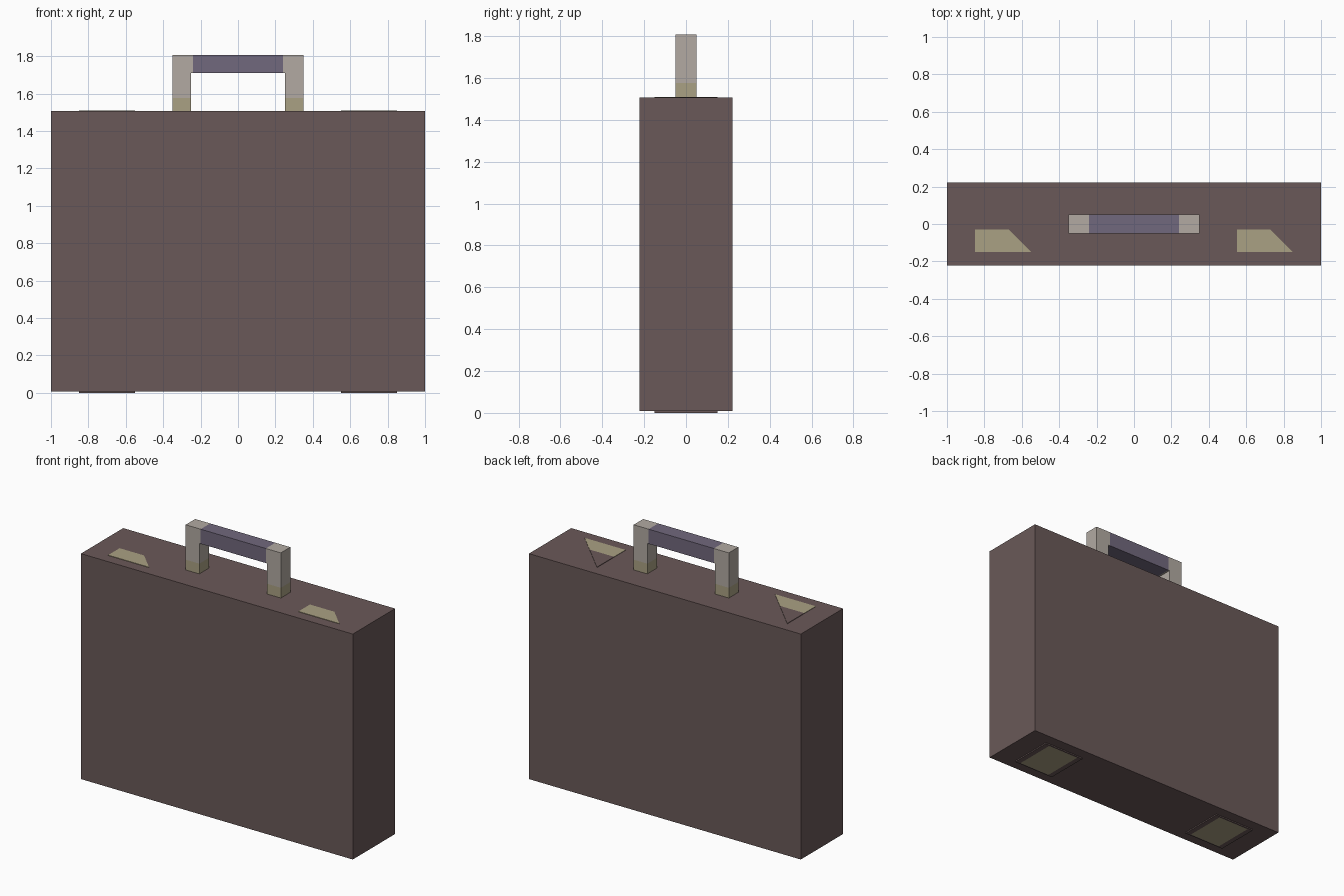
import bpy
import bmesh
from mathutils import Vector

cube = bpy.data.objects.get("Cube")
if cube:
    bpy.data.objects.remove(cube, do_unlink=True)


def make_material(name, rgb):
    """Flat material from 0-255 display values."""
    colour = [((c / 255 + 0.055) / 1.055) ** 2.4 for c in rgb] + [1]
    mat = bpy.data.materials.new(name)
    mat.use_nodes = True
    mat.diffuse_color = colour
    mat.node_tree.nodes["Principled BSDF"].inputs["Base Color"].default_value = colour
    return mat


brown = make_material("brown leather", (106, 89, 88))
khaki = make_material("khaki brass", (170, 161, 131))
grey = make_material("pale grey metal", (178, 170, 162))
purple = make_material("muted purple grip", (113, 104, 125))


def prism(outline, axis, start, depth):
    """Bmesh solid from an outline, extruded along 'y' or 'z'."""
    bm = bmesh.new()
    place = (lambda a, b: (a, start, b)) if axis == "y" else (lambda a, b: (a, b, start))
    face = bm.faces.new([bm.verts.new(place(a, b)) for a, b in outline])
    out = bmesh.ops.extrude_face_region(bm, geom=[face])
    shift = Vector((0, depth, 0)) if axis == "y" else Vector((0, 0, depth))
    moved = [v for v in out["geom"] if isinstance(v, bmesh.types.BMVert)]
    bmesh.ops.translate(bm, verts=moved, vec=shift)
    bmesh.ops.recalc_face_normals(bm, faces=bm.faces)
    return bm


def rectangle(x0, x1, y0, y1):
    return [(x0, y0), (x1, y0), (x1, y1), (x0, y1)]


def cut(bm, point, normal):
    geom = bm.verts[:] + bm.edges[:] + bm.faces[:]
    bmesh.ops.bisect_plane(bm, geom=geom, plane_co=point, plane_no=normal)


def finish(bm, name, materials, rule=None):
    """Colour faces by a rule on their centre, then link the object."""
    if rule:
        for f in bm.faces:
            f.material_index = rule(f.calc_center_median())
    mesh = bpy.data.meshes.new(name)
    bm.to_mesh(mesh)
    bm.free()
    for m in materials:
        mesh.materials.append(m)
    obj = bpy.data.objects.new(name, mesh)
    bpy.context.collection.objects.link(obj)
    return obj


# Case body
BOTTOM, TOP, HALF_DEPTH = 0.008, 1.507, 0.222
finish(prism(rectangle(-1, 1, -HALF_DEPTH, HALF_DEPTH), "z", BOTTOM, TOP - BOTTOM),
       "case_body", [brown])

# Handle: an arch with brass feet, metal corners and a coloured grip
OUTER, INNER, GRIP = 0.35, 0.25, 0.24
CROWN, UNDER, FOOT = 1.807, 1.71, 1.575
arch = [(-OUTER, TOP), (-OUTER, CROWN), (OUTER, CROWN), (OUTER, TOP),
        (INNER, TOP), (INNER, UNDER), (-INNER, UNDER), (-INNER, TOP)]
handle = prism(arch, "y", -0.05, 0.1)
cut(handle, (0, 0, FOOT), (0, 0, 1))
for side in (-1, 1):
    cut(handle, (side * INNER, 0, 0), (1, 0, 0))
    cut(handle, (side * GRIP, 0, 0), (1, 0, 0))
finish(handle, "handle", [grey, khaki, purple],
       lambda c: 1 if c.z < FOOT else 2 if abs(c.x) < GRIP else 0)

# Clasps on top and foot plates underneath
for name, x in (("right", -0.7), ("left", 0.7)):
    clasp = prism([(x - 0.15, -0.15), (x + 0.15, -0.15), (x - 0.15, 0.15)],
                  "z", TOP - 0.003, 0.006)
    cut(clasp, (0, -0.03, 0), (0, 1, 0))
    finish(clasp, name + "_clasp", [khaki, brown], lambda c: int(c.y > -0.03))

    foot = prism(rectangle(x - 0.15, x + 0.15, -0.15, 0.15), "z", 0, 0.009)
    for offset in (-0.115, 0.115):
        cut(foot, (x + offset, 0, 0), (1, 0, 0))
    for offset in (-0.14, 0.14):
        cut(foot, (0, offset, 0), (0, 1, 0))
    finish(foot, name + "_foot_plate", [brown, khaki],
           lambda c, x=x: int(abs(c.x - x) < 0.115 and abs(c.y) < 0.14))
